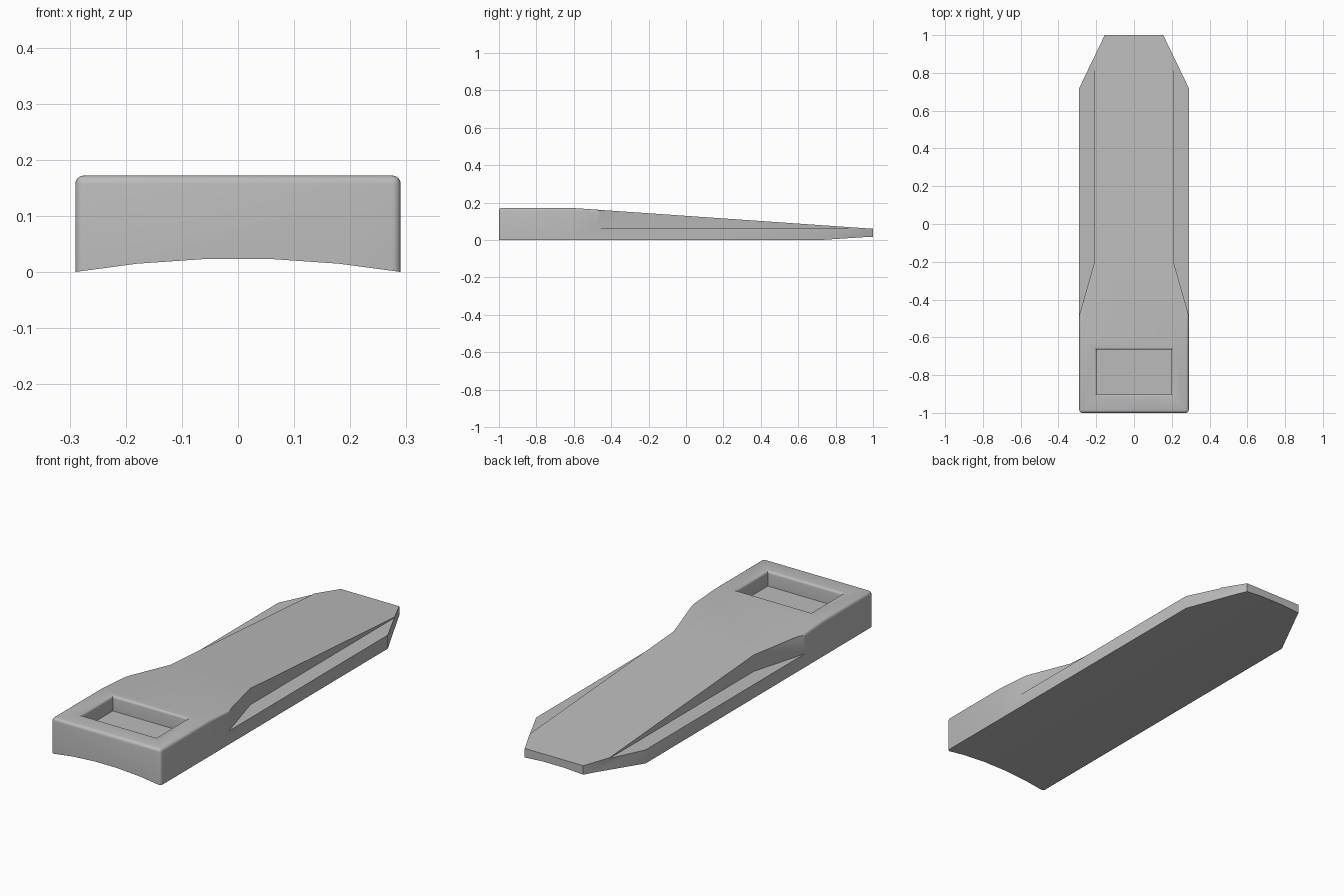
import bpy, bmesh, math
from mathutils import Vector

cube = bpy.data.objects.get("Cube")
if cube:
    bpy.data.objects.remove(cube)

HALF_W, TOP, LEDGE = 0.29, 0.172, 0.065

grey = bpy.data.materials.new("plain_grey")
grey.use_nodes = True
grey.diffuse_color = (0.5, 0.5, 0.5, 1)
grey.node_tree.nodes["Principled BSDF"].inputs["Base Color"].default_value = (0.5, 0.5, 0.5, 1)


def loft(bm, rings):
    """Skin closed rings of points and cap both ends."""
    loops = [[bm.verts.new(p) for p in ring] for ring in rings]
    n = len(loops[0])
    for a, b in zip(loops, loops[1:]):
        for i in range(n):
            j = (i + 1) % n
            bm.faces.new((a[i], a[j], b[j], b[i]))
    bm.faces.new(loops[0])
    bm.faces.new(loops[-1])
    bmesh.ops.recalc_face_normals(bm, faces=bm.faces[:])


def make_object(name, bm):
    mesh = bpy.data.meshes.new(name)
    bm.to_mesh(mesh)
    bm.free()
    mesh.materials.append(grey)
    obj = bpy.data.objects.new(name, mesh)
    bpy.context.collection.objects.link(obj)
    return obj


def section(y, top):
    """Cross-section with a shallow five-sided arch underneath."""
    xs = [HALF_W * k for k in (-1, -0.62, -0.21, 0.21, 0.62, 1)]
    arch = [(x, y, 0.024 * (1 - (x / HALF_W) ** 2)) for x in xs]
    return arch + [(HALF_W, y, top), (-HALF_W, y, top)]


# Body: level block at the front, long taper to the rear
bm = bmesh.new()
loft(bm, [section(-1, TOP), section(-0.62, TOP), section(1, 0.06)])


def is_rounded(edge):
    a, b = (v.co for v in edge.verts)
    on_side = abs(abs(a.x) - HALF_W) < 1e-4 and abs(a.x - b.x) < 1e-4
    high = min(a.z, b.z) > 0.05
    front = max(a.y, b.y) < -0.99
    return (high and (on_side or front)) or (on_side and front)


bmesh.ops.bevel(bm, geom=[e for e in bm.edges if is_rounded(e)], offset=0.015,
                segments=4, profile=0.5, affect='EDGES', clamp_overlap=True)

# Angled rear corners
for side in (-1, 1):
    bm.normal_update()
    cut = bmesh.ops.bisect_plane(
        bm, geom=bm.verts[:] + bm.edges[:] + bm.faces[:], dist=1e-5,
        plane_co=Vector((side * HALF_W, 0.72, 0)),
        plane_no=Vector((side * 0.28, 0.135, 0)), clear_outer=True)
    rim = [e for e in cut["geom_cut"] if isinstance(e, bmesh.types.BMEdge)]
    bmesh.ops.contextual_create(bm, geom=rim)
bmesh.ops.recalc_face_normals(bm, faces=bm.faces[:])
body = make_object("wedge_body", bm)


def carve(name, rings):
    bm = bmesh.new()
    loft(bm, rings)
    cutter = make_object(name, bm)
    cutter.hide_render = True
    mod = body.modifiers.new(name, 'BOOLEAN')
    mod.operation = 'DIFFERENCE'
    mod.solver = 'EXACT'
    mod.object = cutter
    bpy.context.view_layer.objects.active = body
    bpy.ops.object.modifier_apply(modifier=name)
    bpy.data.objects.remove(cutter)


# Side reliefs leaving a flat ledge
for side in (-1, 1):
    plan = [(0.212, -0.21), (0.212, 1.1), (0.4, 1.1), (0.4, -0.87)]
    carve("side_relief", [[(side * x, y, z) for x, y in plan] for z in (LEDGE, 0.3)])

# Rectangular pocket with a softened rim
R = 0.012


def pocket_ring(z, grow):
    x, y0, y1 = 0.198 + grow, -0.902 - grow, -0.665 + grow
    return [(-x, y0, z), (x, y0, z), (x, y1, z), (-x, y1, z)]


rings = [pocket_ring(0.1, 0)]
for i in range(5):
    t = math.radians(90 * i / 4)
    rings.append(pocket_ring(TOP - R + R * math.sin(t), R * (1 - math.cos(t))))
rings.append(pocket_ring(0.25, R))
carve("pocket", rings)

bpy.ops.object.select_all(action='DESELECT')
body.select_set(True)
bpy.context.view_layer.objects.active = body
bpy.ops.object.shade_smooth_by_angle(angle=math.radians(30))
